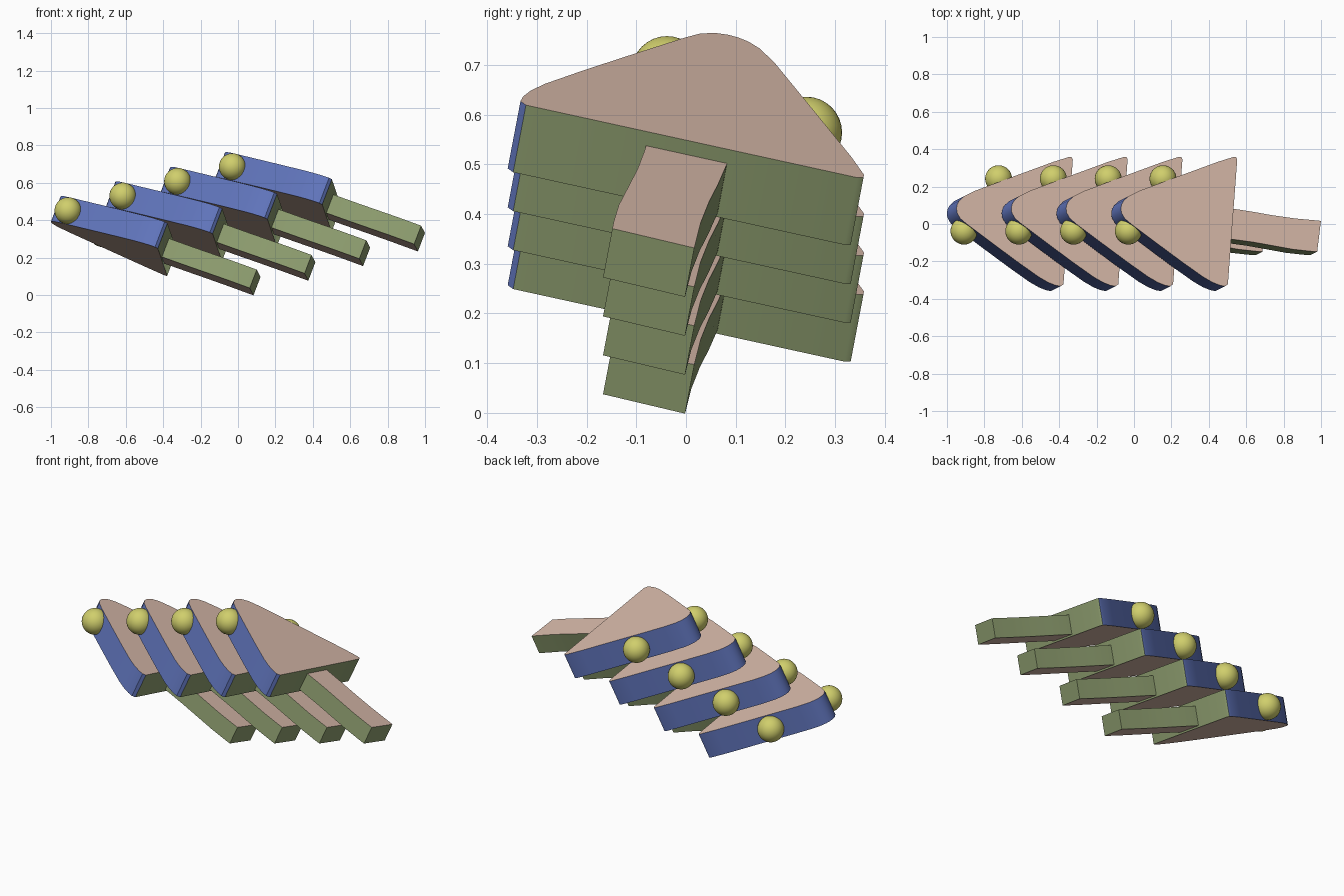
import bpy, bmesh, math
from mathutils import Vector

if "Cube" in bpy.data.objects:
    bpy.data.objects.remove(bpy.data.objects["Cube"])

N = Vector((0.352, 0.175, 0.92)).normalized()   # direction each plate faces
STEP = Vector((-0.293, 0, -0.0783))             # offset between repeated units


def material(name, rgb):
    m = bpy.data.materials.new(name)
    m.diffuse_color = (*rgb, 1)
    m.use_nodes = True
    m.node_tree.nodes["Principled BSDF"].inputs["Base Color"].default_value = m.diffuse_color
    return m


TAN = material("tan", (0.70, 0.50, 0.41))
BLUE = material("blue", (0.12, 0.18, 0.51))
GREEN = material("green", (0.27, 0.34, 0.16))
YELLOW = material("yellow", (0.63, 0.62, 0.15))


def on_plane(x, y, depth):
    """Point on the tilted top plane above (x, y), sunk by depth."""
    z = 0.75 - (N.x * x + N.y * y) / N.z
    return Vector((x, y, z)) - N * depth


def plate(name, outline, top, bottom, side_rule, offset):
    bm = bmesh.new()
    upper = [bm.verts.new(on_plane(x, y, top) + offset) for x, y in outline]
    lower = [bm.verts.new(on_plane(x, y, bottom) + offset) for x, y in outline]
    bm.faces.new(upper)
    bm.faces.new(lower[::-1])
    n = len(outline)
    for i in range(n):
        j = (i + 1) % n
        bm.faces.new((upper[i], lower[i], lower[j], upper[j]))
    bmesh.ops.recalc_face_normals(bm, faces=bm.faces)
    for f in bm.faces:
        f.material_index = 0 if abs(f.normal.dot(N)) > 0.9 else side_rule(f.normal)
    me = bpy.data.meshes.new(name)
    bm.to_mesh(me)
    bm.free()
    for m in (TAN, BLUE, GREEN):
        me.materials.append(m)
    ob = bpy.data.objects.new(name, me)
    bpy.context.collection.objects.link(ob)
    finish(ob)


def finish(ob):
    bpy.ops.object.select_all(action='DESELECT')
    ob.select_set(True)
    bpy.context.view_layer.objects.active = ob
    bpy.ops.object.shade_smooth_by_angle(angle=math.radians(35))


def eye(name, centre):
    bpy.ops.mesh.primitive_uv_sphere_add(segments=32, ring_count=16, radius=0.072, location=centre)
    ob = bpy.context.object
    ob.name = name
    ob.data.materials.append(YELLOW)
    finish(ob)


# Rounded triangle head, anticlockwise from the nose
HEAD = [(-0.07, 0.085), (-0.067, 0.06), (-0.05, 0.03), (-0.015, 0.0), (0.125, -0.105),
        (0.26, -0.205), (0.37, -0.283), (0.42, -0.312), (0.46, -0.328), (0.487, -0.333),
        (0.502, -0.322), (0.552, 0.345), (0.546, 0.357), (0.53, 0.358), (0.45, 0.333),
        (0.24, 0.256), (0.03, 0.178), (-0.03, 0.148), (-0.055, 0.125), (-0.066, 0.105)]

# Gently curved tail bar
TAIL = [(0.46, -0.07), (0.54, -0.077), (0.65, -0.092), (0.75, -0.11), (0.86, -0.13),
        (0.95, -0.14), (0.99, -0.143), (1.01, 0.022), (0.87, 0.035), (0.75, 0.052),
        (0.65, 0.07), (0.54, 0.087), (0.46, 0.095)]

for k in range(4):
    off = STEP * k
    plate(f"head_{k + 1}", HEAD, 0, 0.147, lambda n: 2 if n.x > 0.8 else 1, off)
    plate(f"tail_{k + 1}", TAIL, 0.03, 0.137, lambda n: 2, off)
    eye(f"front_eye_{k + 1}", Vector((-0.03, -0.038, 0.686)) + off)
    eye(f"back_eye_{k + 1}", Vector((0.155, 0.242, 0.564)) + off)
